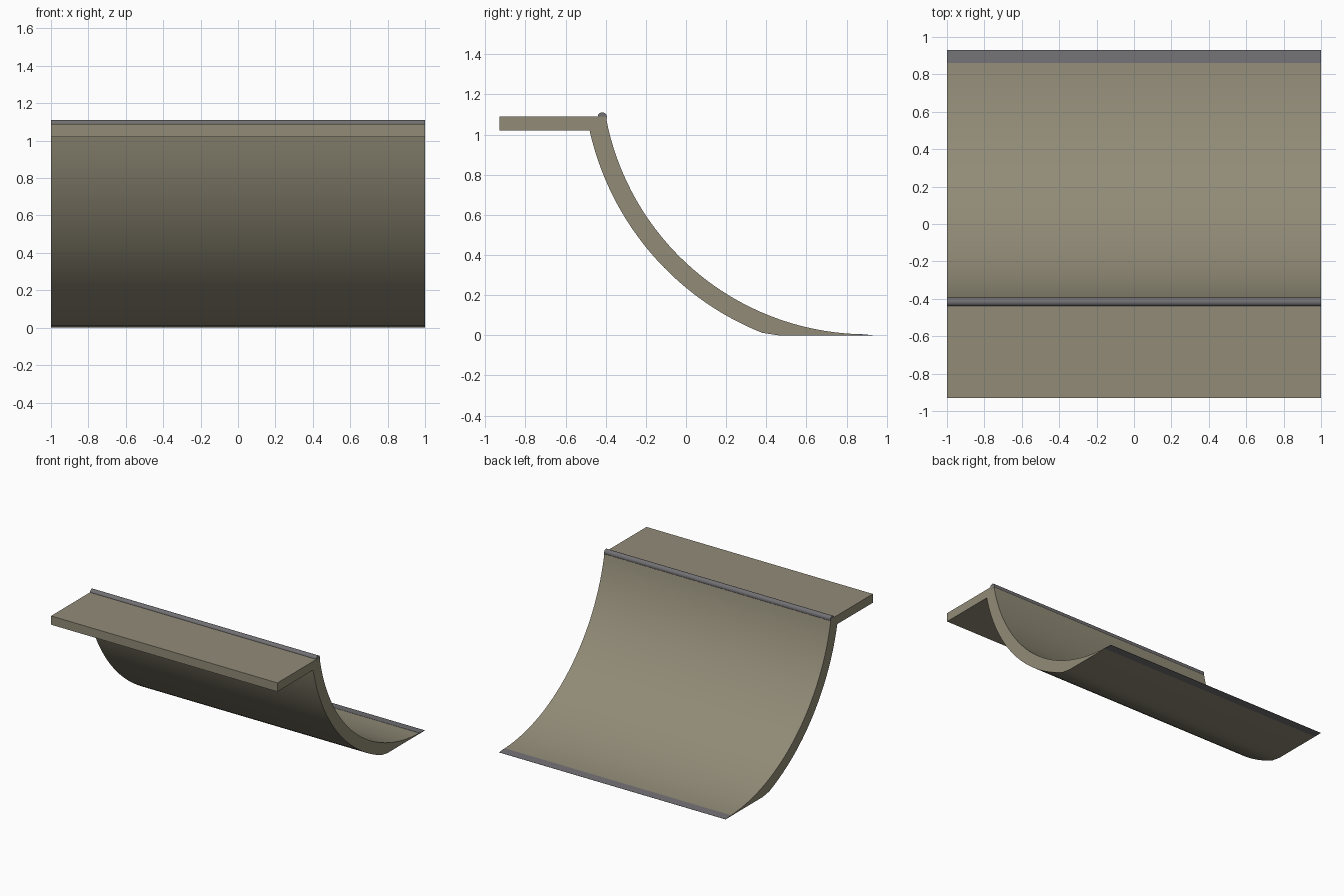
import bpy, bmesh, math

if "Cube" in bpy.data.objects:
    bpy.data.objects.remove(bpy.data.objects["Cube"])


def material(name, color):
    m = bpy.data.materials.new(name)
    m.diffuse_color = (*color, 1)
    m.use_nodes = True
    m.node_tree.nodes["Principled BSDF"].inputs["Base Color"].default_value = m.diffuse_color
    return m


concrete = material("tan_surface", (0.285, 0.26, 0.185))
steel = material("grey_steel", (0.165, 0.16, 0.17))


def arc(cy, cz, r, a0, a1, n):
    """Points (y, z) along an arc, angles in degrees."""
    pts = []
    for i in range(n + 1):
        a = math.radians(a0 + (a1 - a0) * i / n)
        pts.append((cy + r * math.cos(a), cz + r * math.sin(a)))
    return pts


def extrude_profile(name, pts, mat, half_width=1.0):
    """Solid made by sweeping a (y, z) profile across x."""
    bm = bmesh.new()
    face = bm.faces.new([bm.verts.new((-half_width, y, z)) for y, z in pts])
    res = bmesh.ops.extrude_face_region(bm, geom=[face])
    moved = [v for v in res["geom"] if isinstance(v, bmesh.types.BMVert)]
    bmesh.ops.translate(bm, verts=moved, vec=(2 * half_width, 0, 0))
    bmesh.ops.recalc_face_normals(bm, faces=bm.faces)
    me = bpy.data.meshes.new(name)
    bm.to_mesh(me)
    bm.free()
    me.materials.append(mat)
    ob = bpy.data.objects.new(name, me)
    bpy.context.collection.objects.link(ob)
    bpy.ops.object.select_all(action='DESELECT')
    ob.select_set(True)
    bpy.context.view_layer.objects.active = ob
    bpy.ops.object.shade_smooth_by_angle(angle=math.radians(30))
    return ob


# Curved ramp shell with the standing deck on top
CY, CZ, R, T = 0.9035, 1.33, 1.325, 0.093
riding = arc(CY, CZ, R, 190.4, 268.1, 32)
underside = arc(CY, CZ, R + T, 248.3, 192.6, 28)
deck = [(-0.93, 1.02), (-0.93, 1.09)]
extrude_profile("quarter_pipe_ramp",
                riding + [(0.86, 0.0), (0.46, 0.0)] + underside + deck, concrete)

# Thin steel threshold strip at the foot
extrude_profile("threshold_strip",
                [(0.86, 0.0), (0.86, 0.007), (0.93, 0.001), (0.93, 0.0)], steel)

# Steel coping pipe along the lip
extrude_profile("coping_pipe", arc(-0.417, 1.088, 0.023, 0, 337.5, 15), steel)
